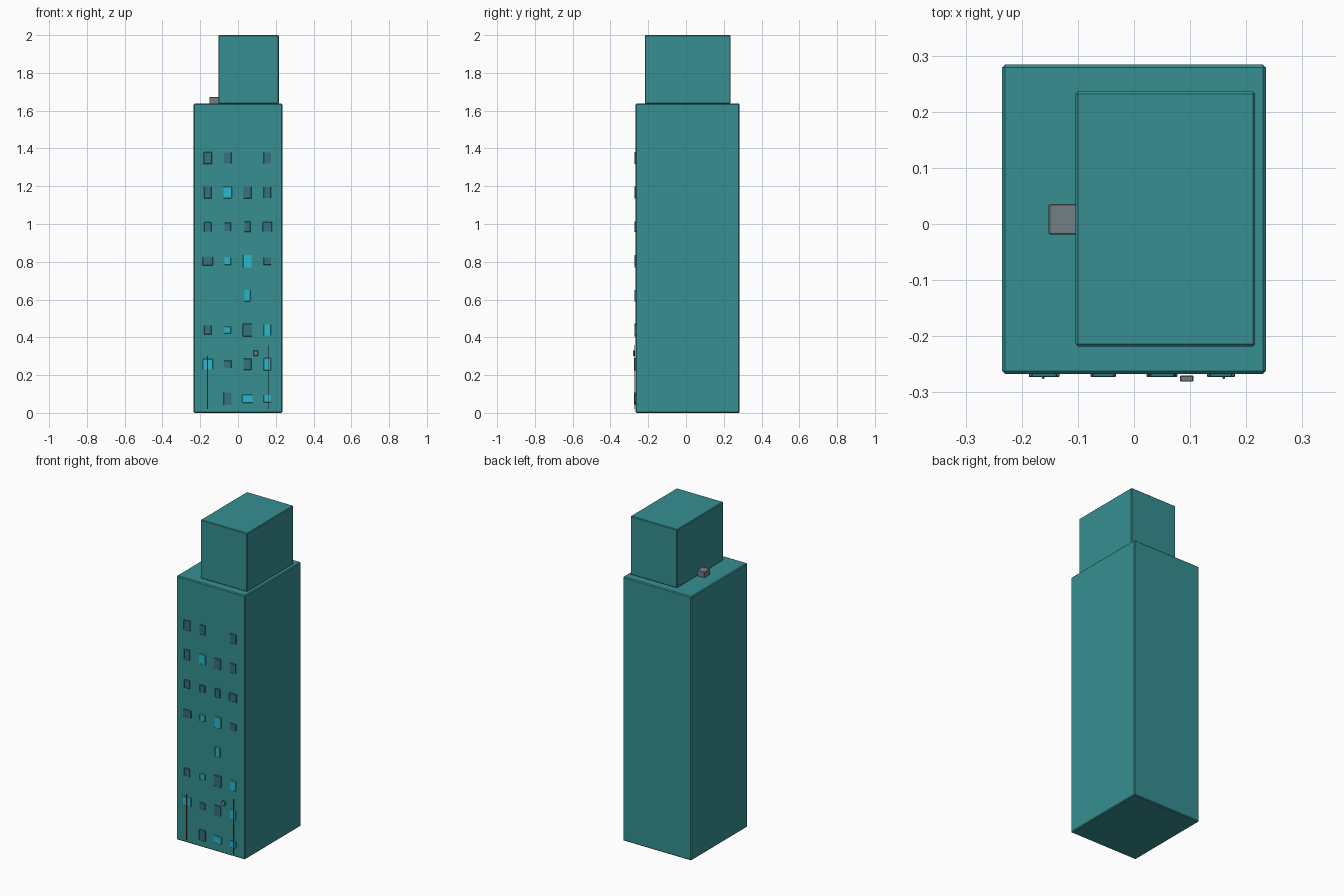
import bpy
import bmesh
from mathutils import Vector

cube = bpy.data.objects.get("Cube")
if cube:
    bpy.data.objects.remove(cube, do_unlink=True)


def material(name, srgb):
    linear = [((c / 255 + 0.055) / 1.055) ** 2.4 for c in srgb]
    mat = bpy.data.materials.new(name)
    mat.use_nodes = True
    mat.diffuse_color = (*linear, 1)
    mat.node_tree.nodes["Principled BSDF"].inputs["Base Color"].default_value = (*linear, 1)
    return mat


TEAL = material("teal wall", (54, 143, 145))
DARK = material("unlit glass", (52, 114, 128))
LIT = material("lit glass", (40, 184, 205))
GREY = material("grey metal", (116, 127, 132))
RUST = material("rusty cable", (98, 66, 62))


def finish(name, bm, mat):
    mesh = bpy.data.meshes.new(name)
    bm.to_mesh(mesh)
    bm.free()
    mesh.materials.append(mat)
    obj = bpy.data.objects.new(name, mesh)
    bpy.context.collection.objects.link(obj)
    return obj


def box(name, low, high, mat, bevel):
    """Bevelled box between two opposite corners."""
    low, high = Vector(low), Vector(high)
    bm = bmesh.new()
    bmesh.ops.create_cube(bm, size=1)
    bmesh.ops.scale(bm, vec=high - low, verts=bm.verts)
    bmesh.ops.translate(bm, vec=(low + high) / 2, verts=bm.verts)
    bmesh.ops.bevel(bm, geom=bm.edges[:], offset=bevel, segments=1, affect='EDGES')
    return finish(name, bm, mat)


def cable(name, x, bottom, top):
    bm = bmesh.new()
    bmesh.ops.create_cone(bm, cap_ends=True, segments=6, radius1=0.0025,
                          radius2=0.0025, depth=top - bottom)
    bmesh.ops.translate(bm, vec=(x, -0.274, (top + bottom) / 2), verts=bm.verts)
    return finish(name, bm, RUST)


# Tower, rooftop block and rooftop vent
box("tower", (-0.235, -0.267, 0), (0.235, 0.284, 1.637), TEAL, 0.005)
box("roof_block", (-0.104, -0.218, 1.637), (0.216, 0.236, 2), TEAL, 0.004)
box("roof_vent", (-0.152, -0.019, 1.637), (-0.098, 0.036, 1.673), GREY, 0.002)

# Front windows, bottom row first: column -> (width, height, lit)
rows = [
    {1: (.042, .068, 0), 2: (.055, .045, 1), 3: (.04, .04, 1)},
    {0: (.055, .055, 1), 1: (.04, .04, 0), 2: (.043, .06, 0), 3: (.038, .065, 1)},
    {0: (.038, .048, 0), 1: (.035, .037, 1), 2: (.05, .068, 0), 3: (.038, .06, 1)},
    {2: (.032, .06, 1)},
    {0: (.055, .045, 0), 1: (.035, .04, 1), 2: (.045, .068, 1), 3: (.04, .04, 0)},
    {0: (.038, .05, 0), 1: (.035, .045, 0), 2: (.032, .055, 0), 3: (.05, .05, 0)},
    {0: (.038, .064, 0), 1: (.045, .062, 1), 2: (.043, .064, 0), 3: (.038, .06, 0)},
    {0: (.045, .062, 0), 1: (.04, .06, 0), 3: (.04, .06, 0)},
]
for r, row in enumerate(rows):
    for c, (w, h, lit) in row.items():
        x, z = -0.16 + c * 0.105, 0.075 + r * 0.182
        box(f"window_{r}_{c}", (x - w / 2, -0.273, z - h / 2),
            (x + w / 2, -0.265, z + h / 2), LIT if lit else DARK, 0.0015)

# Wall cables and small wall unit
cable("right_cable", -0.162, 0.02, 0.3)
cable("left_cable", 0.16, 0.02, 0.36)
box("wall_unit", (0.082, -0.281, 0.302), (0.106, -0.27, 0.33), GREY, 0.0015)
